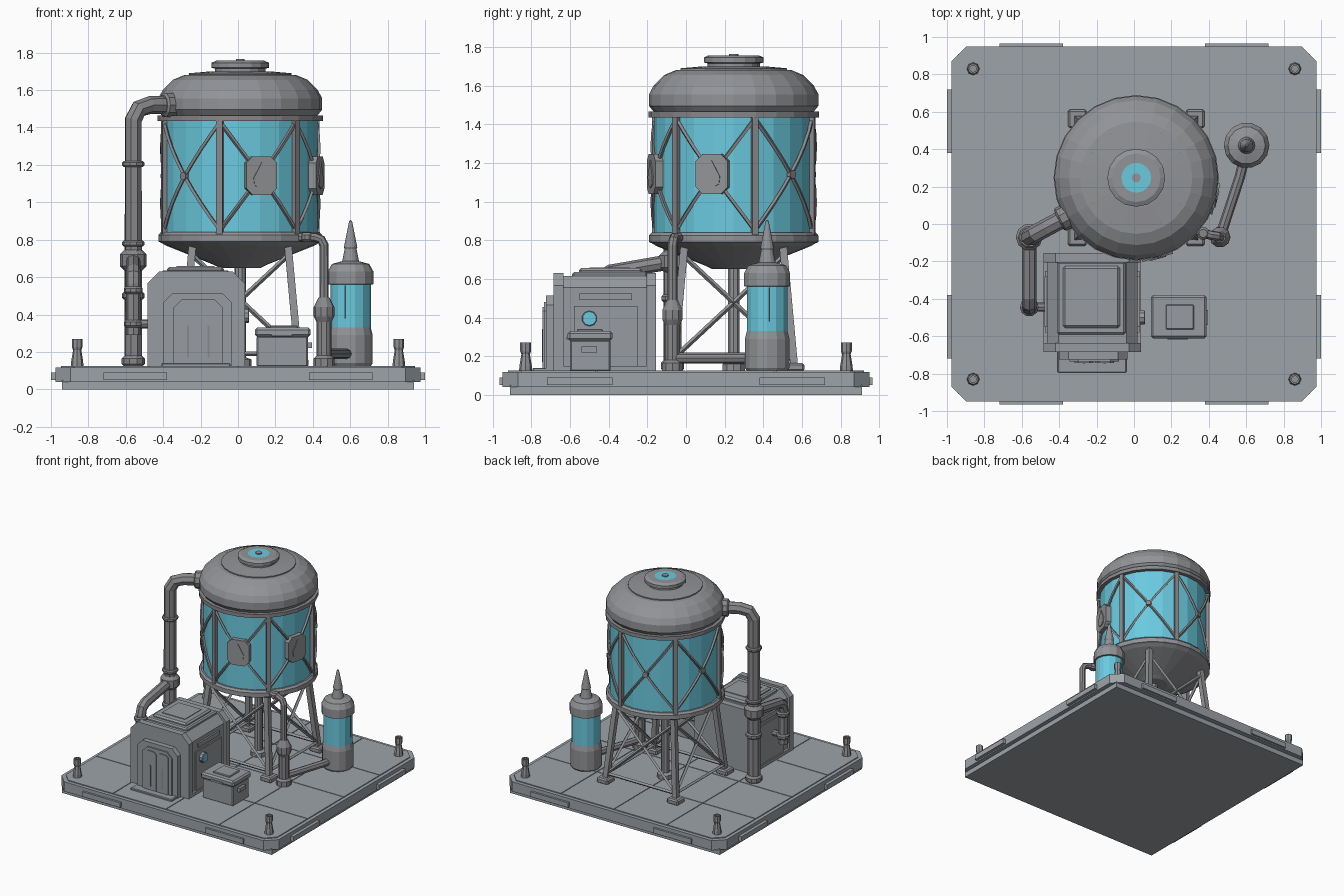
import bpy, bmesh, math
from mathutils import Matrix, Vector

if "Cube" in bpy.data.objects:
    bpy.data.objects.remove(bpy.data.objects["Cube"], do_unlink=True)


def material(name, rgb):
    m = bpy.data.materials.new(name)
    m.use_nodes = True
    m.diffuse_color = (*rgb, 1)
    m.node_tree.nodes["Principled BSDF"].inputs["Base Color"].default_value = (*rgb, 1)
    return m


STEEL = material("steel grey", (0.29, 0.295, 0.31))
WALL = material("wall grey", (0.31, 0.33, 0.35))
DECK = material("deck grey", (0.34, 0.37, 0.40))
PIPE = material("pipe grey", (0.25, 0.25, 0.265))
WATER = material("water blue", (0.145, 0.59, 0.74))


def finish(name, bm, mats, matrix=None):
    bmesh.ops.recalc_face_normals(bm, faces=bm.faces)
    me = bpy.data.meshes.new(name)
    bm.to_mesh(me)
    bm.free()
    for m in mats:
        me.materials.append(m)
    ob = bpy.data.objects.new(name, me)
    if matrix:
        ob.matrix_world = matrix
    bpy.context.collection.objects.link(ob)


def box(name, lo, hi, mat=WALL, bevel=0.0):
    lo, hi = Vector(lo), Vector(hi)
    bm = bmesh.new()
    bmesh.ops.create_cube(bm, size=1)
    bmesh.ops.scale(bm, vec=hi - lo, verts=bm.verts)
    bmesh.ops.translate(bm, vec=(lo + hi) / 2, verts=bm.verts)
    if bevel:
        bmesh.ops.bevel(bm, geom=bm.edges[:], offset=bevel, segments=1, affect='EDGES')
    finish(name, bm, [mat])


def lathe(name, profile, centre, sides=24, mats=(STEEL,), rule=None, turn=None):
    """Spin (radius, height) points about the local z axis."""
    bm = bmesh.new()
    vs = [bm.verts.new((r, 0, z)) for r, z in profile]
    es = [bm.edges.new(p) for p in zip(vs, vs[1:])]
    bmesh.ops.spin(bm, geom=vs + es, cent=(0, 0, 0), axis=(0, 0, 1),
                   angle=math.tau, steps=sides, use_merge=True)
    bmesh.ops.remove_doubles(bm, verts=bm.verts, dist=0.0002)
    if rule:
        for f in bm.faces:
            f.material_index = rule(f.calc_center_median())
    finish(name, bm, mats, Matrix.Translation(centre) @ (turn or Matrix()))


def prism(name, outline, y0, y1, mat=WALL, matrix=None):
    """Extrude an (x, z) outline from y0 to y1."""
    bm = bmesh.new()
    f = bm.faces.new([bm.verts.new((x, y0, z)) for x, z in outline])
    up = bmesh.ops.extrude_face_region(bm, geom=[f])
    bmesh.ops.translate(bm, vec=(0, y1 - y0, 0),
                        verts=[v for v in up["geom"] if isinstance(v, bmesh.types.BMVert)])
    finish(name, bm, [mat], matrix)


def chamfered(x0, x1, z0, z1, c, low=0.0):
    """Rectangle with cut top corners and, if low is set, cut bottom corners."""
    pts = [(x1, z0 + low), (x1, z1 - c), (x1 - c, z1), (x0 + c, z1), (x0, z1 - c), (x0, z0 + low)]
    return pts + ([(x0 + low, z0), (x1 - low, z0)] if low else [])


def tube(name, pts, r, mat=PIPE, res=2):
    cu = bpy.data.curves.new(name, 'CURVE')
    cu.dimensions, cu.bevel_depth, cu.bevel_resolution, cu.use_fill_caps = '3D', r, res, True
    sp = cu.splines.new('POLY')
    sp.points.add(len(pts) - 1)
    for p, co in zip(sp.points, pts):
        p.co = (*co, 1)
    tmp = bpy.data.objects.new(name + "_path", cu)
    me = bpy.data.meshes.new_from_object(tmp)
    bpy.data.objects.remove(tmp)
    me.materials.clear()
    me.materials.append(mat)
    me.shade_flat()
    bpy.context.collection.objects.link(bpy.data.objects.new(name, me))


def collar(name, centre, r, h):
    c = 0.25 * h
    lathe(name, [(0, -h / 2), (r - c, -h / 2), (r, c - h / 2), (r, h / 2 - c), (r - c, h / 2), (0, h / 2)],
          centre, 10, (PIPE,))


# Ground platform: plinth, chamfered slab, deck tiles, edge plates, corner posts
FLOOR = 0.125
box("plinth", (-0.94, -0.91, 0), (0.94, 0.91, 0.05), DECK)
lay = Matrix.Rotation(math.pi / 2, 4, 'X')  # outline z becomes -y... depth becomes height
lay = Matrix(((1, 0, 0, 0), (0, 0, 1, 0), (0, 1, 0, 0), (0, 0, 0, 1)))
prism("slab", chamfered(-0.975, 0.975, -0.95, 0.95, 0.08, 0.08), 0.04, 0.118, DECK, lay)
for i in range(4):
    for j in range(4):
        x, y = -0.95 + i * 0.475, -0.925 + j * 0.4625
        pts = [(x + 0.003, y + 0.003), (x + 0.472, y + 0.003), (x + 0.472, y + 0.459), (x + 0.003, y + 0.459)]
        # corner tiles are cut to follow the slab
        if i in (0, 3) and j in (0, 3):
            k = {(0, 0): 0, (3, 0): 1, (3, 3): 2, (0, 3): 3}[i, j]
            a, p, b = Vector(pts[k - 1]), Vector(pts[k]), Vector(pts[(k + 1) % 4])
            pts[k:k + 1] = [p + (a - p).normalized() * 0.07, p + (b - p).normalized() * 0.07]
        prism("deck_tile", pts, 0.11, FLOOR, DECK, lay)
for s in (-1, 1):
    for t in (-1, 1):
        box("edge_plate_y", (t * 0.55 - 0.17, s * 0.954 - 0.012, 0.05), (t * 0.55 + 0.17, s * 0.954 + 0.012, 0.09), DECK)
        box("edge_plate_x", (s * 0.985 - 0.015, t * 0.55 - 0.17, 0.05), (s * 0.985 + 0.015, t * 0.55 + 0.17, 0.09), DECK)
        lathe("corner_post", [(0, 0.11), (0.035, 0.11), (0.032, 0.15), (0.022, 0.21), (0.028, 0.225), (0.028, 0.27),
                              (0.018, 0.27), (0.018, 0.255), (0, 0.255)], (s * 0.86, t * 0.83, 0), 8)

# Main tank: cone, glass wall, rings, dome, cap
CX, CY = 0.012, 0.247
TANK = (CX, CY, 0)
lathe("tank_cone", [(0, 0.65), (0.11, 0.65), (0.14, 0.665), (0.40, 0.77), (0.425, 0.785), (0.438, 0.79), (0.438, 0.825),
                    (0.425, 0.84), (0, 0.84)], TANK)
lathe("tank_glass", [(0, 0.83), (0.412, 0.83), (0.412, 1.45), (0, 1.45)], TANK, 24, (WATER,))
lathe("tank_top_ring", [(0.40, 1.435), (0.442, 1.435), (0.442, 1.465), (0.40, 1.465)], TANK, 24, (PIPE,))
lathe("tank_dome", [(0, 1.46), (0.41, 1.46), (0.438, 1.495), (0.438, 1.555), (0.415, 1.60), (0.36, 1.655), (0.30, 1.68),
                    (0.275, 1.682), (0.275, 1.69), (0.16, 1.70), (0, 1.70)], TANK)
lathe("tank_cap", [(0, 1.69), (0.135, 1.69), (0.135, 1.715), (0.155, 1.72), (0.155, 1.745), (0.13, 1.757), (0.08, 1.757),
                   (0.024, 1.757), (0.024, 1.765), (0, 1.765)], TANK, 16, (STEEL, WATER),
      lambda c: int(0.03 < math.hypot(c.x, c.y) < 0.09 and c.z > 1.75))


def on_tank(angle, z, r=0.42):
    return (CX + r * math.sin(angle), CY - r * math.cos(angle), z)


# Tank frame: six uprights, crossed braces, two badges
for i in range(6):
    a = math.radians(-15 + 60 * i)
    place = Matrix.Translation(TANK) @ Matrix.Rotation(a, 4, 'Z')
    prism("tank_upright", [(-0.017, 0.83), (0.017, 0.83), (0.017, 1.45), (-0.017, 1.45)], -0.434, -0.40, PIPE, place)
    for z0, z1 in ((0.85, 1.43), (1.43, 0.85)):
        tube("tank_brace", [on_tank(a + math.pi / 3 * k / 8, z0 + (z1 - z0) * k / 8) for k in range(9)], 0.011, PIPE, 0)
    mid = Matrix.Translation(TANK) @ Matrix.Rotation(a + math.pi / 6, 4, 'Z')
    prism("brace_hub", chamfered(-0.02, 0.02, 1.12, 1.16, 0.01, 0.01), -0.435, -0.40, PIPE, mid)
    if i < 2:
        prism("badge", chamfered(-0.085, 0.085, 1.04, 1.245, 0.035, 0.035), -0.443, -0.39, STEEL, mid)
        drop = [(0, 1.215), (-0.045, 1.13), (-0.04, 1.09), (0, 1.07), (0.04, 1.09), (0.045, 1.13)]
        prism("badge_drop", drop, -0.449, -0.43, STEEL, mid)

# Support tower: legs, feet, cross bracing, riser
corners = [(-1, -1), (1, -1), (1, 1), (-1, 1)]


def leg_point(c, z):
    s = 0.315 - 0.06 * (z - FLOOR) / 0.65
    return (CX + c[0] * s, CY + c[1] * s, z)


for c, d in zip(corners, corners[1:] + corners[:1]):
    tube("tower_leg", [leg_point(c, FLOOR), leg_point(c, 0.80)], 0.028, STEEL, 0)
    x, y, _ = leg_point(c, FLOOR)
    box("tower_foot", (x - 0.05, y - 0.05, 0.12), (x + 0.05, y + 0.05, 0.165), STEEL, 0.01)
    for e, f, z0, z1 in ((c, d, 0.19, 0.72), (d, c, 0.19, 0.72), (c, d, 0.19, 0.19)):
        tube("tower_brace", [leg_point(e, z0), leg_point(f, z1)], 0.013, STEEL, 0)
lathe("riser", [(0, 0.12), (0.06, 0.12), (0.06, 0.16), (0.032, 0.17), (0.032, 0.66), (0, 0.66)], TANK, 10)

# Side cylinder with spire
SIDE = (0.602, 0.42, 0)
lathe("side_cylinder", [(0, 0.12), (0.105, 0.12), (0.118, 0.14), (0.118, 0.29), (0.108, 0.33), (0.108, 0.56), (0.122, 0.562),
                        (0.122, 0.63), (0.10, 0.67), (0.045, 0.685), (0.032, 0.75), (0.036, 0.76), (0.008, 0.90), (0, 0.905)],
      SIDE, 14, (STEEL, WATER), lambda c: int(0.335 < c.z < 0.555))
for dx, dy in ((-0.03, -0.102), (0.105, 0.012)):
    tube("level_slit", [(SIDE[0] + dx, SIDE[1] + dy, 0.38), (SIDE[0] + dx, SIDE[1] + dy, 0.555)], 0.003, PIPE, 0)

# Feed pipe from the side cylinder up to the main tank
FX, FY = 0.46, -0.07
tube("feed_run", [(0.585, 0.33, 0.19), (0.565, 0.25, 0.19), (FX, FY, 0.19)], 0.028)
lathe("feed_valve", [(0, 0.12), (0.056, 0.12), (0.056, 0.165), (0.04, 0.18), (0.04, 0.36), (0.055, 0.39), (0.055, 0.44),
                     (0.03, 0.49), (0, 0.49)], (FX, FY, 0), 10, (PIPE,))
tube("feed_riser", [(FX, FY, 0.45), (FX, FY, 0.77), (FX - 0.015, FY + 0.005, 0.80), (FX - 0.05, FY + 0.01, 0.813),
                    (0.30, -0.03, 0.813)], 0.025)
collar("feed_collar", (FX - 0.09, FY + 0.02, 0.813), 0.035, 0.05)

# Main drop pipe from the dome to the ground, with a branch to the pump house
PX, PY = -0.56, -0.07
tube("drop_pipe", [(-0.32, 0.06, 1.52), (-0.47, -0.02, 1.52), (-0.53, -0.053, 1.50), (PX, PY, 1.44), (PX, PY, 0.12)], 0.048)
aim = Vector((-0.85, -0.45, 0)).to_track_quat('Z', 'Y').to_matrix().to_4x4()
lathe("dome_flange", [(0, -0.06), (0.068, -0.06), (0.068, 0.02), (0.055, 0.03), (0, 0.03)], (-0.375, 0.033, 1.52), 10,
      (PIPE,), None, aim)
for z, r, h in ((1.205, 0.06, 0.03), (0.78, 0.06, 0.03), (0.69, 0.072, 0.12), (0.50, 0.06, 0.04), (0.15, 0.062, 0.06)):
    collar("drop_collar", (PX, PY, z), r, h)
tube("branch_pipe", [(PX, PY, 0.69), (PX, -0.39, 0.635), (PX, -0.43, 0.61), (PX, -0.445, 0.56), (PX, -0.445, 0.29)], 0.04)
tube("branch_inlet", [(PX, -0.445, 0.35), (-0.45, -0.445, 0.35)], 0.024)
for z in (0.53, 0.35):
    collar("branch_collar", (PX, -0.445, z), 0.05, 0.04)

# Pump house: shell, end frames, roof hatch, side panels, door
prism("house_shell", chamfered(-0.465, 0.02, 0.12, 0.615, 0.06), -0.66, -0.17)
for y in (-0.685, -0.205):
    prism("house_frame", chamfered(-0.485, 0.038, 0.12, 0.63, 0.065), y, y + 0.05)
box("roof_base", (-0.41, -0.59, 0.60), (-0.045, -0.20, 0.635), WALL, 0.01)
box("roof_hatch", (-0.38, -0.555, 0.62), (-0.075, -0.225, 0.655), WALL, 0.012)
box("roof_panel", (-0.33, -0.50, 0.65), (-0.125, -0.29, 0.66))
for x in (-0.468, 0.023):
    box("side_panel", (x - 0.007, -0.58, 0.15), (x + 0.007, -0.25, 0.46))
    box("side_vent", (x - 0.01, -0.55, 0.49), (x + 0.01, -0.28, 0.525))
box("house_skirt", (-0.485, -0.68, 0.12), (0.038, -0.16, 0.15))
prism("door_frame", chamfered(-0.40, -0.035, 0.12, 0.515, 0.05), -0.725, -0.66)
prism("door_surround", chamfered(-0.345, -0.08, 0.12, 0.48, 0.045), -0.735, -0.70)
for s in (-1, 1):
    x = -0.2125 + s * 0.055
    prism("door_leaf", chamfered(x - 0.05, x + 0.05, 0.13, 0.455, 0.02), -0.742, -0.70)
    box("door_groove", (x - 0.005, -0.746, 0.17), (x + 0.005, -0.74, 0.34), PIPE)
box("door_step", (-0.41, -0.795, 0.12), (-0.04, -0.67, 0.14), WALL, 0.005)
lathe("house_lamp", [(0, 0), (0.04, 0), (0.04, 0.03), (0.036, 0.033), (0, 0.033)], (0.025, -0.50, 0.395), 10,
      (WALL, WATER), lambda c: int(c.z > 0.032), Matrix.Rotation(math.pi / 2, 4, 'Y'))

# Supply crate with lid and handles
box("crate", (0.10, -0.60, 0.12), (0.375, -0.39, 0.285), WALL, 0.008)
box("crate_lid", (0.09, -0.612, 0.28), (0.388, -0.38, 0.33), WALL, 0.012)
box("crate_top_panel", (0.17, -0.565, 0.325), (0.32, -0.43, 0.34), WALL, 0.005)
box("crate_handle", (0.18, -0.618, 0.285), (0.29, -0.60, 0.30))
box("crate_side_handle", (0.37, -0.54, 0.22), (0.395, -0.46, 0.25))
